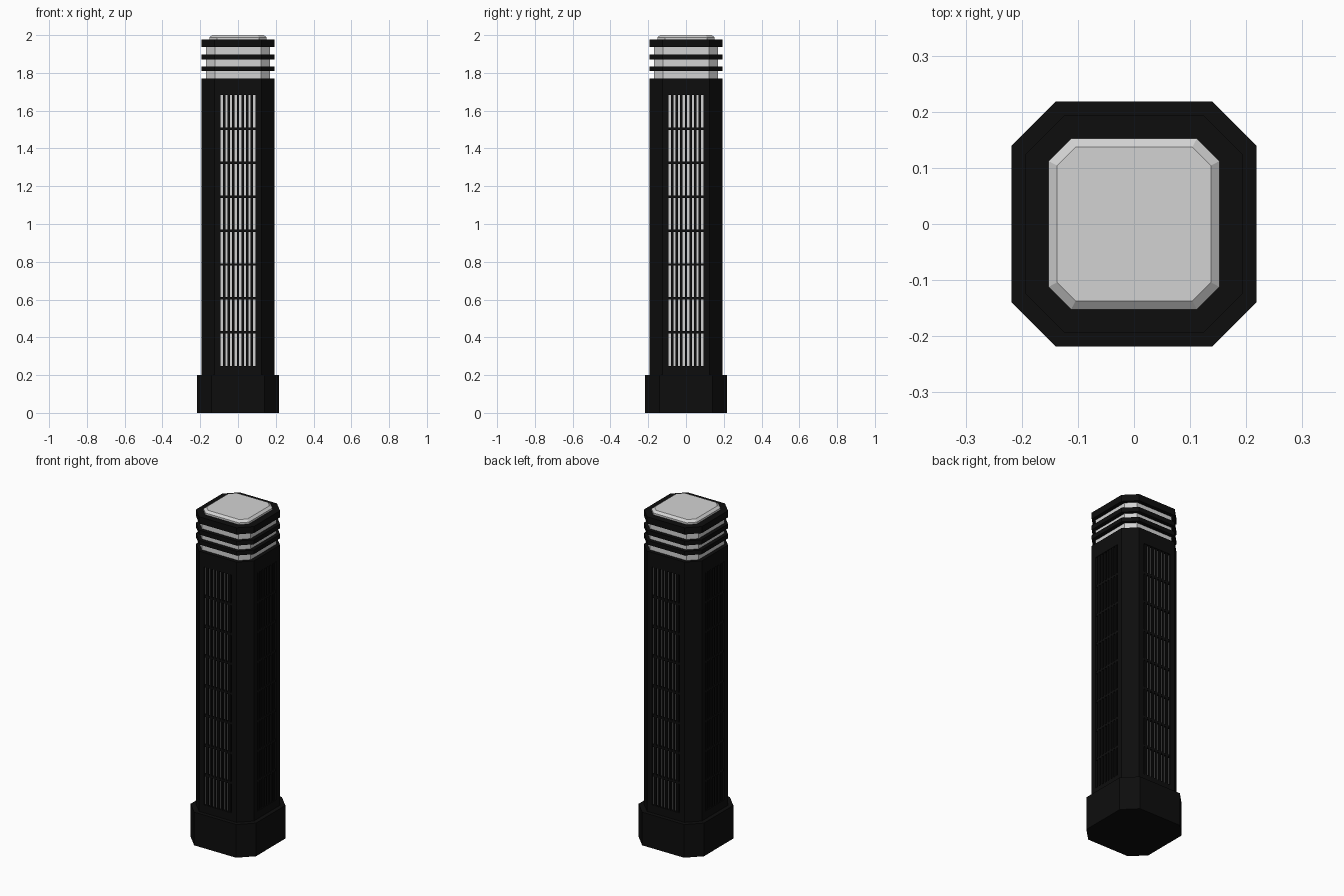
import bpy, bmesh, math
from mathutils import Matrix, Vector

if "Cube" in bpy.data.objects:
    bpy.data.objects.remove(bpy.data.objects["Cube"])


def material(name, v):
    m = bpy.data.materials.new(name)
    m.diffuse_color = (v, v, v, 1)
    m.use_nodes = True
    m.node_tree.nodes["Principled BSDF"].inputs["Base Color"].default_value = m.diffuse_color
    return m


BLACK = material("black_metal", 0.004)
LIGHT = material("light_panel", 0.65)


def finish(name, bm, *mats):
    bmesh.ops.remove_doubles(bm, verts=bm.verts, dist=1e-5)
    bmesh.ops.recalc_face_normals(bm, faces=bm.faces)
    me = bpy.data.meshes.new(name)
    bm.to_mesh(me)
    bm.free()
    for m in mats:
        me.materials.append(m)
    ob = bpy.data.objects.new(name, me)
    bpy.context.collection.objects.link(ob)
    return ob


def octagon(h, c):
    return [(c, -h), (h, -c), (h, c), (c, h), (-c, h), (-h, c), (-h, -c), (-c, -h)]


def prism(name, levels, mat):
    """Stack of chamfered-square sections: (half width, half flat side, z)."""
    bm = bmesh.new()
    loops = [[bm.verts.new((x, y, z)) for x, y in octagon(h, c)] for h, c, z in levels]
    for a, b in zip(loops, loops[1:]):
        for i in range(8):
            j = (i + 1) % 8
            bm.faces.new((a[i], a[j], b[j], b[i]))
    bm.faces.new(loops[0][::-1])
    bm.faces.new(loops[-1])
    return finish(name, bm, mat)


H, C = 0.193, 0.125            # body half width, half flat side
Z0, Z1 = 0.20, 1.77            # body height range
P, PZ0, PZ1 = 0.092, 0.247, 1.683   # window opening
BACK = 0.178                   # depth of the lit panel
TURNS = [Matrix.Rotation(k * math.pi / 2, 4, 'Z') for k in range(4)]

# Base plinth
prism("base", [(0.218, 0.14, 0), (0.218, 0.14, 0.2)], BLACK)

# Body with a recessed lit window on each of the four sides
bm = bmesh.new()
for t in TURNS:
    def rect(w, y, za, zb):
        return [bm.verts.new(t @ Vector(p)) for p in
                ((-w, y, za), (w, y, za), (w, y, zb), (-w, y, zb))]
    outer = rect(C, -H, Z0, Z1)
    inner = rect(P, -H, PZ0, PZ1)
    deep = rect(P, -BACK, PZ0, PZ1)
    for a, b in ((outer, inner), (inner, deep)):
        for i in range(4):
            j = (i + 1) % 4
            bm.faces.new((a[i], a[j], b[j], b[i]))
    bm.faces.new(deep).material_index = 1
    corner = [(C, -H, Z0), (H, -C, Z0), (H, -C, Z1), (C, -H, Z1)]
    bm.faces.new([bm.verts.new(t @ Vector(p)) for p in corner])
for z in (Z0, Z1):
    bm.faces.new([bm.verts.new((x, y, z)) for x, y in octagon(H, C)])
finish("body", bm, BLACK, LIGHT)

# Grilles: vertical slats and crossbars in each window
bm = bmesh.new()


def bar(t, x, z, sx, sz):
    y0, y1 = -0.190, -BACK
    m = t @ Matrix.Translation((x, (y0 + y1) / 2, z)) @ Matrix.Diagonal((sx, y1 - y0, sz, 1))
    bmesh.ops.create_cube(bm, size=1, matrix=m)


stripe, slat = 0.0115, (2 * P - 8 * 0.0115) / 7
for t in TURNS:
    for i in range(7):
        x = -P + stripe + slat / 2 + i * (stripe + slat)
        bar(t, x, (PZ0 + PZ1) / 2, slat, PZ1 - PZ0)
    for i in range(1, 8):
        bar(t, 0, PZ0 + i * (PZ1 - PZ0) / 8, 2 * P, 0.013)
finish("grilles", bm, BLACK)

# Lamp head: light core, three dark rings and a light cap
prism("lamp_core", [(0.17, 0.122, 1.77), (0.17, 0.122, 1.94)], LIGHT)
for n, (za, zb) in enumerate(((1.81, 1.835), (1.87, 1.897), (1.937, 1.977))):
    prism(f"ring_{n + 1}", [(H, C, za), (H, C, zb)], BLACK)
prism("cap", [(0.152, 0.112, 1.97), (0.152, 0.112, 1.988), (0.137, 0.104, 2.0)], LIGHT)
